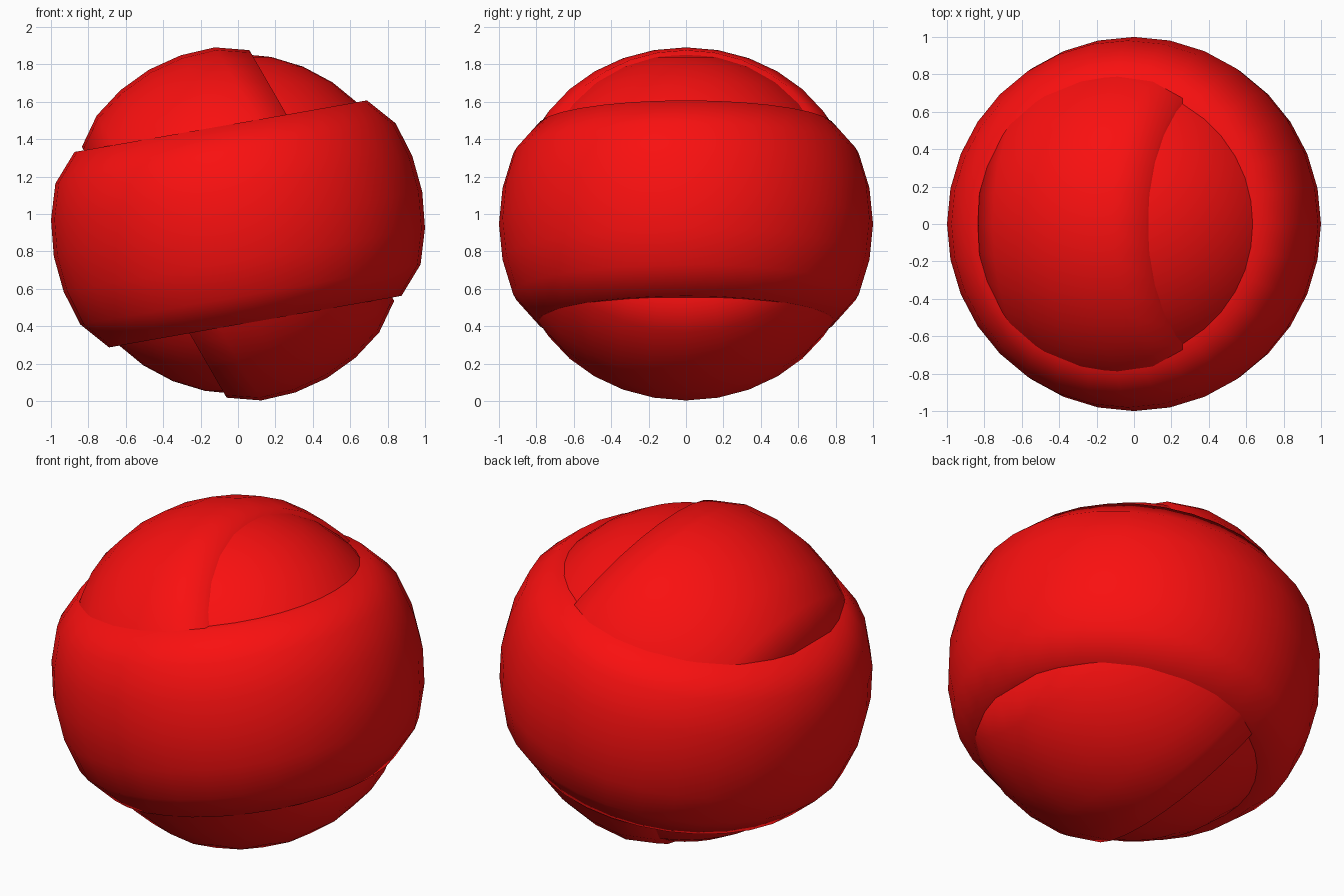
import bpy, bmesh
from math import radians, sin, cos, pi
from mathutils import Matrix

if "Cube" in bpy.data.objects:
    bpy.data.objects.remove(bpy.data.objects["Cube"])

SEG = 32
STEP = 11.25
CENTER_Z = 0.947

red = bpy.data.materials.new("red")
red.diffuse_color = (0.95, 0.005, 0.005, 1)
red.use_nodes = True
red.node_tree.nodes["Principled BSDF"].inputs["Base Color"].default_value = red.diffuse_color


def finish(bm, name, tilt):
    bmesh.ops.recalc_face_normals(bm, faces=bm.faces)
    for f in bm.faces:
        f.smooth = True
    mesh = bpy.data.meshes.new(name)
    bm.to_mesh(mesh)
    bm.free()
    mesh.materials.append(red)
    ob = bpy.data.objects.new(name, mesh)
    ob.location = (0, 0, CENTER_Z)
    ob.rotation_euler = (0, radians(tilt), 0)
    bpy.context.collection.objects.link(ob)
    return ob


def band(name, radius, edge_radius, tilt):
    """Spherical zone with drawn-in edges and flat rims turning inward."""
    profile = []
    for i in range(-3, 4):
        a = radians(i * STEP)
        r = edge_radius if abs(i) == 3 else radius
        profile.append((r * cos(a), r * sin(a)))
    rim = 0.84 * profile[0][0]
    profile = [(rim, profile[0][1])] + profile + [(rim, profile[-1][1])]
    bm = bmesh.new()
    rings = [[bm.verts.new((r * cos(2 * pi * s / SEG), r * sin(2 * pi * s / SEG), z))
              for s in range(SEG)] for r, z in profile]
    for low, high in zip(rings, rings[1:]):
        for s in range(SEG):
            t = (s + 1) % SEG
            bm.faces.new((low[s], low[t], high[t], high[s]))
    return finish(bm, name, tilt)


# Outer and middle wrapping bands
band("outer_band", 1.0, 0.955, -10)
band("middle_band", 0.952, 0.931, 60)

# Inner ball
bm = bmesh.new()
bmesh.ops.create_uvsphere(bm, u_segments=SEG, v_segments=16, radius=0.91)
finish(bm, "inner_ball", 0)
